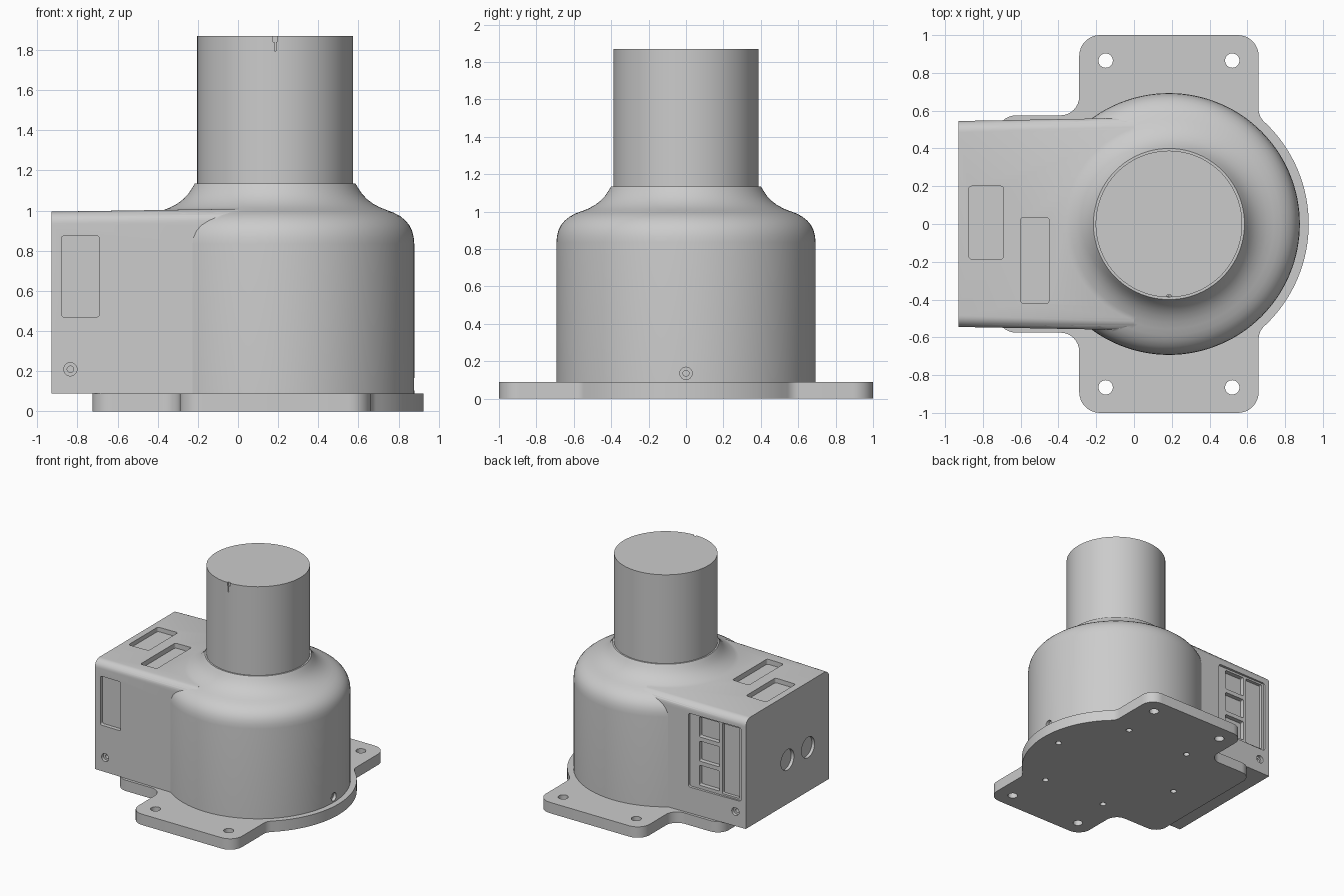
import bpy, bmesh
from math import cos, sin, tan, pi, radians
from mathutils import Matrix, Vector

if "Cube" in bpy.data.objects:
    bpy.data.objects.remove(bpy.data.objects["Cube"])

CX = 0.185                                    # axis of the round parts
TOP = Matrix.Identity(3)                      # outline in x, y
FRONT = Matrix(((1, 0, 0), (0, 0, -1), (0, 1, 0)))   # outline in x, z
SIDE = Matrix(((0, 0, 1), (1, 0, 0), (0, 1, 0)))     # outline in y, z


def finish(name, bm):
    bmesh.ops.recalc_face_normals(bm, faces=bm.faces)
    me = bpy.data.meshes.new(name)
    bm.to_mesh(me)
    bm.free()
    ob = bpy.data.objects.new(name, me)
    bpy.context.collection.objects.link(ob)
    return ob


def loft(name, rings):
    """Skin closed rings of equal length and cap both ends."""
    bm = bmesh.new()
    vs = [[bm.verts.new(p) for p in r] for r in rings]
    n = len(vs[0])
    for a, b in zip(vs, vs[1:]):
        for i in range(n):
            j = (i + 1) % n
            bm.faces.new((a[i], a[j], b[j], b[i]))
    bm.faces.new(vs[0])
    bm.faces.new(vs[-1])
    return finish(name, bm)


def rounded(points, steps=8):
    """Round each (x, y, radius) corner, convex or concave."""
    out = []
    for i, (x, y, r) in enumerate(points):
        p = Vector((x, y))
        if r == 0:
            out.append(p)
            continue
        a = (Vector(points[i - 1][:2]) - p).normalized()
        b = (Vector(points[(i + 1) % len(points)][:2]) - p).normalized()
        half = a.angle(b) / 2
        centre = p + (a + b).normalized() * (r / sin(half))
        s = p + a * (r / tan(half)) - centre
        e = p + b * (r / tan(half)) - centre
        sweep = s.angle_signed(e)             # clockwise positive
        for k in range(steps + 1):
            t = -sweep * k / steps
            out.append(centre + Vector((s.x * cos(t) - s.y * sin(t),
                                        s.x * sin(t) + s.y * cos(t))))
    return out


def circle(x, y, r, n=32):
    return [Vector((x + r * cos(2 * pi * i / n), y + r * sin(2 * pi * i / n))) for i in range(n)]


def rect(x0, x1, y0, y1, r=0.015):
    return rounded([(x0, y0, r), (x1, y0, r), (x1, y1, r), (x0, y1, r)], 4)


def prism(name, outline, lo, hi, plane=TOP):
    return loft(name, [[plane @ Vector((p.x, p.y, h)) for p in outline] for h in (lo, hi)])


def revolve(name, profile, n=128):
    return loft(name, [[(p.x, p.y, z) for p in circle(CX, 0, r, n)] for r, z in profile])


def boolean(ob, other, op='DIFFERENCE'):
    m = ob.modifiers.new(op, 'BOOLEAN')
    m.operation, m.object, m.solver = op, other, 'EXACT'
    bpy.context.view_layer.objects.active = ob
    bpy.ops.object.modifier_apply(modifier=m.name)
    bpy.data.objects.remove(other)


def cut(ob, outline, lo, hi, plane=TOP):
    boolean(ob, prism("cutter", outline, lo, hi, plane))


# Base plate: two ears, a square tail and a round nose, mirrored across y
arc = [(CX + 0.74 * cos(radians(a)), 0.74 * sin(radians(a)), 0) for a in range(44, 0, -3)]
half = rounded([(-0.725, 0, 0), (-0.725, 0.575, 0.1), (-0.29, 0.575, 0.1), (-0.29, 1, 0.11),
                (0.66, 1, 0.11), (0.66, 0.57, 0.09)] + arc + [(CX + 0.74, 0, 0)])
outline = half + [Vector((p.x, -p.y)) for p in half[-2:0:-1]]
plate = prism("base_plate", outline, 0, 0.09)
for x in (-0.15, 0.52):
    for y in (-0.865, 0.865):
        cut(plate, circle(x, y, 0.038), -0.1, 0.2)
for k in range(6):
    a = k * pi / 3
    cut(plate, circle(CX + 0.59 * cos(a), 0.59 * sin(a), 0.024, 20), -0.1, 0.07)

# Housing: round bell with a flared collar
housing = revolve("housing", [
    (0.693, 0.09), (0.693, 0.835), (0.69, 0.868), (0.682, 0.9), (0.668, 0.928), (0.648, 0.952),
    (0.622, 0.973), (0.59, 0.99), (0.555, 1.003), (0.52, 1.017), (0.487, 1.035), (0.458, 1.057),
    (0.433, 1.083), (0.415, 1.11), (0.4, 1.135)])


# Control box joined to the bell, slightly tapered, rounded top edges
def box_section(x, w, top):
    pts = rounded([(-w, 0.09, 0), (w, 0.09, 0), (w, top, 0.06), (-w, top, 0.06)])
    return [(x, p.x, p.y) for p in pts]


boolean(housing, loft("control_box", [box_section(-0.93, 0.545, 0.995),
                                      box_section(0.0, 0.562, 1.009)]), 'UNION')

# Pockets in the roof of the box
cut(housing, rect(-0.875, -0.69, -0.185, 0.2), 0.96, 1.1)
cut(housing, rect(-0.6, -0.45, -0.42, 0.035), 0.96, 1.1)

# Front window pocket (plane FRONT: height is -y)
cut(housing, rect(-0.88, -0.69, 0.47, 0.875), 0.515, 0.7, FRONT)

# Rear panel: shallow recess, tall pane and three square openings
cut(housing, rect(-0.885, -0.41, 0.305, 0.915), -0.7, -0.532, FRONT)
cut(housing, rect(-0.865, -0.705, 0.32, 0.9, 0.01), -0.6, -0.505, FRONT)
for z in (0.415, 0.615, 0.815):
    cut(housing, rect(-0.68, -0.495, z - 0.083, z + 0.083, 0.01), -0.6, -0.495, FRONT)

# Two round cable ports in the end wall
for y in (0.0, -0.27):
    cut(housing, circle(y, 0.455, 0.085, 40), -1.0, -0.905, SIDE)

# Countersunk screw holes: both box sides and the nose
for r, d in ((0.033, 0.025), (0.016, 0.06)):
    cut(housing, circle(-0.835, 0.21, r, 24), 0.546 - d, 0.7, FRONT)
    cut(housing, circle(-0.835, 0.21, r, 24), -0.7, d - 0.546, FRONT)
    cut(housing, circle(0, 0.135, r, 24), CX + 0.693 - d, 1.0, SIDE)

# Upright tube with a small alignment notch at the front of the rim
tube = revolve("tube", [(0.388, 1.05), (0.388, 1.87)])
cut(tube, rect(CX - 0.011, CX + 0.011, 1.84, 1.9, 0.004), 0.375, 0.45, FRONT)
cut(tube, rect(CX - 0.004, CX + 0.004, 1.795, 1.85, 0.001), 0.38, 0.45, FRONT)

# Smooth shading with sharp edges kept
for ob in (plate, housing, tube):
    bpy.ops.object.select_all(action='DESELECT')
    ob.select_set(True)
    bpy.context.view_layer.objects.active = ob
    bpy.ops.object.shade_smooth_by_angle(angle=radians(30))
